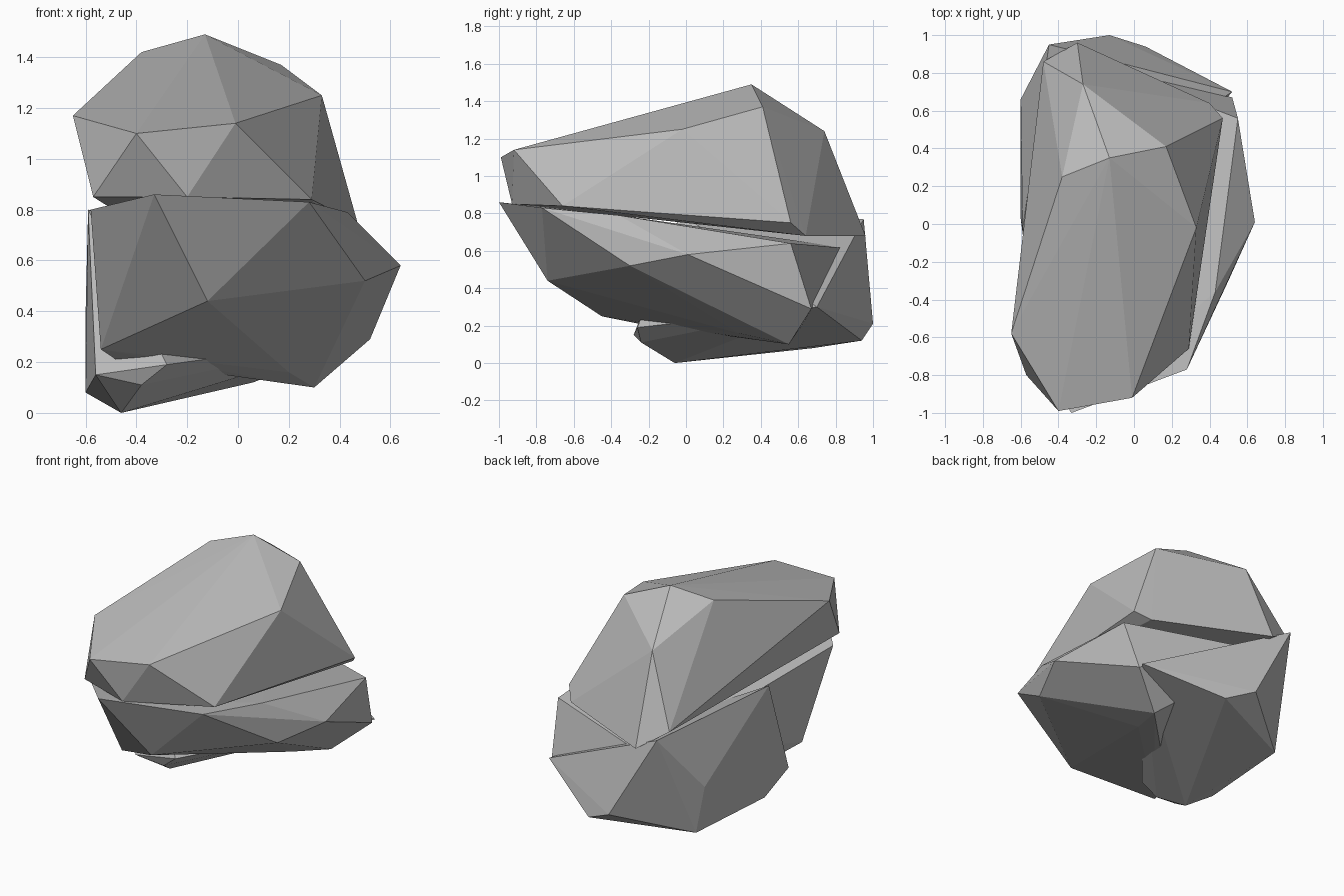
import bpy
import bmesh
from mathutils import Vector

# Remove only the default cube
default_cube = bpy.data.objects.get("Cube")
if default_cube is not None:
    bpy.data.objects.remove(default_cube, do_unlink=True)


def make_material(name, color):
    material = bpy.data.materials.new(name)
    material.use_nodes = True
    material.diffuse_color = color
    shader = next(n for n in material.node_tree.nodes if n.type == "BSDF_PRINCIPLED")
    shader.inputs["Base Color"].default_value = color
    shader.inputs["Roughness"].default_value = 0.9
    return material


def make_chunk(name, corners, material):
    """Wrap the corner points of a broken stone in a flat-faced convex hull."""
    mesh = bpy.data.meshes.new(name)
    shell = bmesh.new()
    for corner in corners:
        shell.verts.new(Vector(corner))
    bmesh.ops.convex_hull(shell, input=list(shell.verts))
    loose = [vert for vert in shell.verts if not vert.link_faces]
    bmesh.ops.delete(shell, geom=loose, context="VERTS")
    bmesh.ops.recalc_face_normals(shell, faces=list(shell.faces))
    for face in shell.faces:
        face.smooth = False
    shell.to_mesh(mesh)
    shell.free()
    mesh.materials.append(material)
    chunk = bpy.data.objects.new(name, mesh)
    bpy.context.collection.objects.link(chunk)
    return chunk


stone = make_material("stone grey", (0.5, 0.5, 0.5, 1))

# Large upper boulder: crown, front brow, rear corners, then its flat underside
upper_crown = [(-.13, .35, 1.49), (-.38, .25, 1.42), (.17, .41, 1.37), (.33, -.02, 1.25)]
upper_brow = [(-.65, -.58, 1.17), (-.4, -.99, 1.1), (-.01, -.92, 1.14)]
upper_rear = [(-.27, .74, 1.24), (-.48, .86, .8), (-.3, .96, .68)]
upper_base = [(.47, .56, .75), (.4, .64, .68), (.29, -.66, .84), (-.57, -.8, .85), (-.2, -.93, .85)]
make_chunk("upper_boulder", upper_crown + upper_brow + upper_rear + upper_base, stone)

# Lower front slab: top rim, right flank, then the sloping underside
slab_rim = [(-.58, -.72, .8), (-.33, -1, .86), (.28, -.77, .83), (.43, -.36, .79),
            (.55, .56, .64), (-.34, .9, .61)]
slab_flank = [(.64, .01, .58), (.5, -.3, .52), (.52, .67, .29)]
slab_base = [(-.12, -.74, .44), (-.54, -.45, .25), (-.48, -.25, .21), (.2, .28, .16), (.3, .55, .1)]
make_chunk("lower_front_slab", slab_rim + slab_flank + slab_base, stone)

# Rear left wedge: upright left wall, rear edge, then the foot
wedge_wall = [(-.59, -.03, .8), (-.45, .95, .77), (-.6, .66, .39)]
wedge_rear = [(-.13, 1, .21), (.06, .94, .12), (.52, .7, .3)]
wedge_foot = [(-.46, -.06, 0), (-.6, .03, .08), (-.56, -.28, .15), (-.38, -.24, .11),
              (-.28, -.26, .19), (-.55, .68, .08)]
make_chunk("rear_left_wedge", wedge_wall + wedge_rear + wedge_foot, stone)
